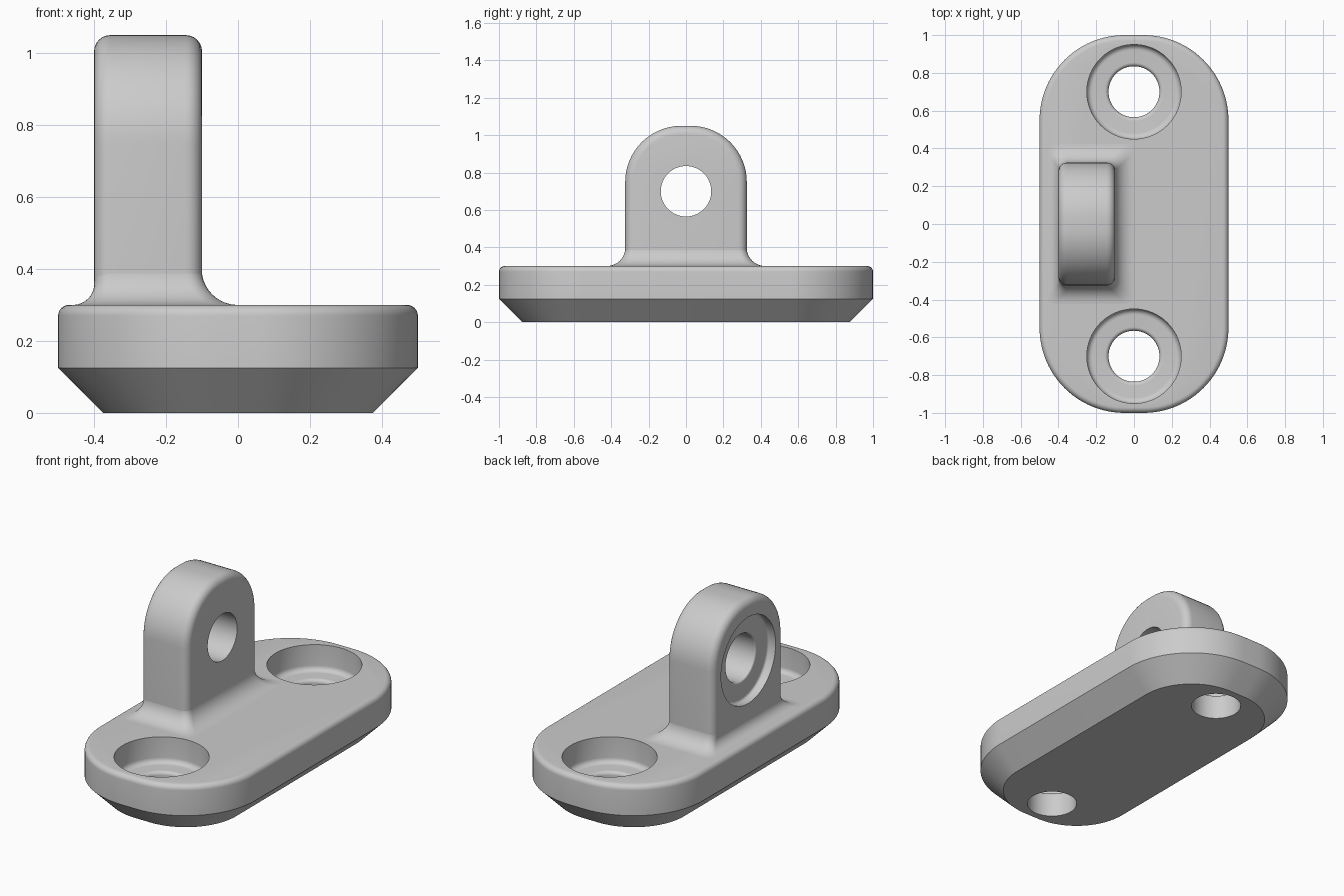
import bpy, bmesh
from math import sin, cos, pi, sqrt, radians
from mathutils import Vector, Matrix

cube = bpy.data.objects.get("Cube")
if cube:
    bpy.data.objects.remove(cube, do_unlink=True)

grey = bpy.data.materials.new("plain grey")
grey.use_nodes = True
grey.diffuse_color = (0.6, 0.6, 0.6, 1)
grey.node_tree.nodes["Principled BSDF"].inputs["Base Color"].default_value = (0.6, 0.6, 0.6, 1)


def rounded_ring(x0, x1, y0, y1, r, z, n=16):
    """Rounded rectangle outline at height z."""
    pts = []
    corners = [(x1 - r, y1 - r), (x0 + r, y1 - r), (x0 + r, y0 + r), (x1 - r, y0 + r)]
    for q, (cx, cy) in enumerate(corners):
        for i in range(n + 1):
            a = (q + i / n) * pi / 2
            pts.append(Vector((cx + r * cos(a), cy + r * sin(a), z)))
    return pts


def circle_ring(r, z, n=64):
    return [Vector((r * cos(2 * pi * i / n), r * sin(2 * pi * i / n), z)) for i in range(n)]


def loft(name, rings, matrix=Matrix()):
    """Closed solid skinned through rings of equal point count."""
    bm = bmesh.new()
    loops = [[bm.verts.new(matrix @ p) for p in ring] for ring in rings]
    count = len(loops[0])
    for low, high in zip(loops, loops[1:]):
        for i in range(count):
            j = (i + 1) % count
            bm.faces.new((low[i], low[j], high[j], high[i]))
    bm.faces.new(loops[0])
    bm.faces.new(loops[-1])
    bmesh.ops.recalc_face_normals(bm, faces=bm.faces)
    mesh = bpy.data.meshes.new(name)
    bm.to_mesh(mesh)
    bm.free()
    mesh.materials.append(grey)
    obj = bpy.data.objects.new(name, mesh)
    bpy.context.collection.objects.link(obj)
    return obj


def activate(obj):
    bpy.ops.object.select_all(action='DESELECT')
    obj.select_set(True)
    bpy.context.view_layer.objects.active = obj


def cut(obj, cutter):
    activate(obj)
    mod = obj.modifiers.new("hole", 'BOOLEAN')
    mod.operation = 'DIFFERENCE'
    mod.solver = 'EXACT'
    mod.object = cutter
    bpy.ops.object.modifier_apply(modifier=mod.name)
    bpy.data.objects.remove(cutter, do_unlink=True)


def smooth(obj):
    activate(obj)
    bpy.ops.object.shade_smooth_by_angle(angle=radians(30))


def bore_cutter(floor, low, high, matrix, hole=0.135, seat=0.25, rim=0.02, cove=0.03):
    """Through hole with a rounded rim opening into a wider coved seat."""
    steps = [i * pi / 12 for i in range(7)]
    profile = [(hole, low)]
    profile += [(hole + rim * (1 - cos(a)), floor - rim * (1 - sin(a))) for a in steps]
    profile += [(seat - cove * (1 - sin(a)), floor + cove * (1 - cos(a))) for a in steps]
    profile.append((seat, high))
    return loft("bore_cutter", [circle_ring(r, z) for r, z in profile], matrix)


QUARTER = [i * pi / 12 for i in range(7)]

# Base plate: chamfered underside, rounded top edge
sections = [(0.125, 0), (0, 0.125)]
sections += [(0.03 * (1 - cos(a)), 0.27 + 0.03 * sin(a)) for a in QUARTER]
base = loft("base_plate", [rounded_ring(d - 0.5, 0.5 - d, d - 1, 1 - d, 0.45 - d, z, 24)
                           for d, z in sections])
for side in (-1, 1):
    cut(base, bore_cutter(0.15, -0.1, 0.4, Matrix.Translation((0, side * 0.7, 0))))
smooth(base)

# Upright lug: arched outline extruded along x with rounded edges
edge = 0.045
sections = [(edge * (1 - sin(a)), -0.4 + edge * (1 - cos(a))) for a in QUARTER]
sections += [(edge * (1 - cos(a)), -0.1 - edge * (1 - sin(a))) for a in QUARTER]
# ring axes (x, y, z) become world (y, z, x)
to_side = Matrix(((0, 0, 1, 0), (1, 0, 0, 0), (0, 1, 0, 0), (0, 0, 0, 1)))
lug_rings = []
for d, x in sections:
    ring = rounded_ring(d - 0.325, 0.325 - d, 0.1, 1.05 - d, 0.3 - d, x)
    # square off the buried lower end
    for p in ring:
        if p.y < 0.5:
            p.x = (0.325 - d) * (1 if p.x > 0 else -1)
    lug_rings.append(ring)
lug = loft("upright_lug", lug_rings, to_side)
# seat opens towards -x
facing = Matrix.Translation((0, 0, 0.7)) @ Matrix.Rotation(-pi / 2, 4, 'Y')
cut(lug, bore_cutter(0.352, -0.1, 0.6, facing, rim=0.01, cove=0.015))
smooth(lug)


# Concave fillet blending the lug into the plate
def flare(h, r):
    return r - sqrt(r * r - (r - h) ** 2) if h < r else 0


fillet_rings = []
for a in [i * pi / 20 for i in range(11)]:
    h = 0.1 * (1 - cos(a))
    wide, narrow = flare(h, 0.1) - 0.001, flare(h, 0.06) - 0.001
    fillet_rings.append(rounded_ring(-0.4 - narrow, -0.1 + wide, -0.325 - wide, 0.325 + wide,
                                     0.045, 0.3 + h, 6))
skirt = [p - Vector((0, 0, 0.02)) for p in fillet_rings[0]]
smooth(loft("lug_fillet", [skirt] + fillet_rings))
